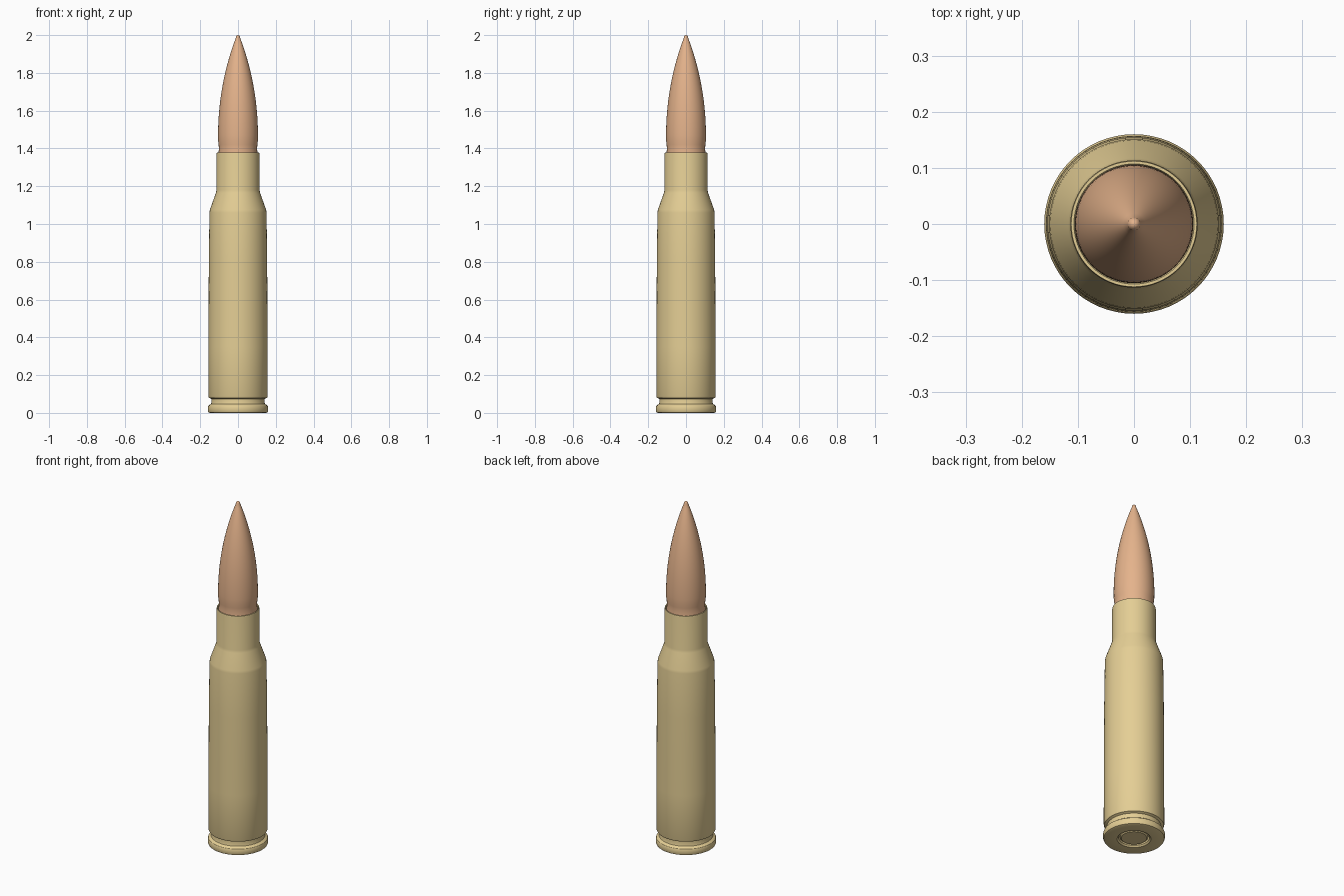
import bpy, bmesh, math

if "Cube" in bpy.data.objects:
    bpy.data.objects.remove(bpy.data.objects["Cube"])

SIDES = 64


def material(name, color):
    m = bpy.data.materials.new(name)
    m.diffuse_color = color
    m.use_nodes = True
    m.node_tree.nodes["Principled BSDF"].inputs["Base Color"].default_value = m.diffuse_color
    return m


def lathe(name, profile, mat, angle=30):
    """Spin an (r, z) profile round the z axis."""
    bm = bmesh.new()
    verts = [bm.verts.new((r, 0, z)) for r, z in profile]
    edges = [bm.edges.new(pair) for pair in zip(verts, verts[1:])]
    bmesh.ops.spin(bm, geom=verts + edges, cent=(0, 0, 0), axis=(0, 0, 1),
                   angle=math.tau, steps=SIDES, use_duplicate=False)
    bmesh.ops.remove_doubles(bm, verts=bm.verts, dist=0.0002)
    bmesh.ops.recalc_face_normals(bm, faces=bm.faces)
    mesh = bpy.data.meshes.new(name)
    bm.to_mesh(mesh)
    bm.free()
    mesh.materials.append(mat)
    obj = bpy.data.objects.new(name, mesh)
    bpy.context.collection.objects.link(obj)
    bpy.ops.object.select_all(action='DESELECT')
    obj.select_set(True)
    bpy.context.view_layer.objects.active = obj
    bpy.ops.object.shade_smooth_by_angle(angle=math.radians(angle))
    return obj


brass = material("brass", (0.78, 0.62, 0.30, 1))
copper = material("copper", (0.78, 0.45, 0.26, 1))

# Case: primer pocket, rim, extractor groove, tapered body, shoulder, neck, open mouth
lathe("case", [
    (0, 0.03), (0.08, 0.03), (0.08, 0.008), (0.088, 0), (0.15, 0), (0.157, 0.003),
    (0.16, 0.01), (0.16, 0.03), (0.157, 0.038), (0.143, 0.048), (0.141, 0.055),
    (0.141, 0.074), (0.154, 0.08), (0.157, 0.088), (0.1565, 0.35), (0.1545, 0.8),
    (0.151, 1.06), (0.149, 1.075), (0.117, 1.165), (0.114, 1.18), (0.1135, 1.37),
    (0.112, 1.378), (0.107, 1.378), (0.105, 1.37), (0.105, 1.17), (0.13, 1.08),
    (0.13, 0.12), (0, 0.12)], brass)

# Primer cap set slightly into the pocket
lathe("primer", [(0, 0.006), (0.066, 0.006), (0.073, 0.012), (0.074, 0.03), (0, 0.03)],
      brass)

# Bullet: shank, crimp groove, curved ogive and rounded tip
r0, z0, length = 0.1055, 1.47, 0.545
big = (r0 ** 2 + length ** 2) / (2 * r0)
ogive = []
for i in range(25):
    h = 0.515 * i / 24
    ogive.append((math.sqrt(big ** 2 - h ** 2) - (big - r0), z0 + h))
tip_r = ogive[-1][0]
tip = [(tip_r * math.cos(a), 1.985 + 0.015 * math.sin(a))
       for a in (math.pi / 2 * k / 5 for k in range(1, 6))]
lathe("bullet", [(0, 1.15), (0.09, 1.15), (0.1045, 1.2), (0.1045, 1.36), (0.102, 1.385),
                 (0.1015, 1.405), (0.1025, 1.42), (0.105, 1.44)] + ogive + tip, copper, 40)
